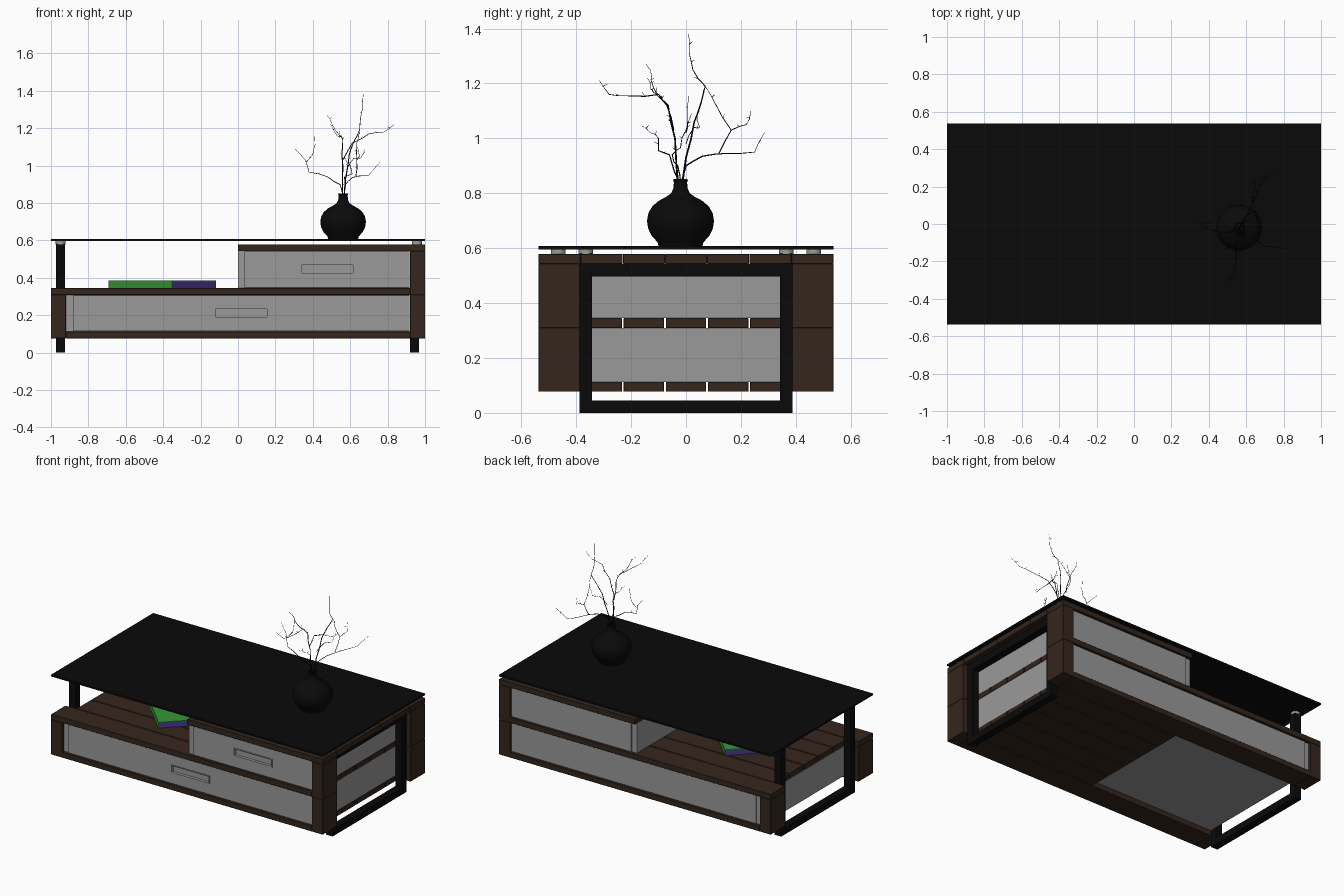
import bpy, bmesh, math, random
from mathutils import Vector, Matrix

if "Cube" in bpy.data.objects:
    bpy.data.objects.remove(bpy.data.objects["Cube"])

random.seed(4)


def material(name, r, g, b):
    m = bpy.data.materials.new(name)
    m.diffuse_color = (r, g, b, 1)
    m.use_nodes = True
    m.node_tree.nodes["Principled BSDF"].inputs["Base Color"].default_value = m.diffuse_color
    return m


WOOD = material("dark_wood", 0.036, 0.019, 0.012)
BLACK = material("black", 0.003, 0.003, 0.003)
GREY = material("panel_grey", 0.32, 0.32, 0.32)
PAD = material("pad_beige", 0.34, 0.34, 0.27)
GREEN = material("cover_green", 0.036, 0.31, 0.034)
PURPLE = material("pages_purple", 0.07, 0.042, 0.3)


def finish(name, bm, mat):
    me = bpy.data.meshes.new(name)
    bm.to_mesh(me)
    bm.free()
    ob = bpy.data.objects.new(name, me)
    bpy.context.collection.objects.link(ob)
    me.materials.append(mat)
    return ob


def boxes(name, extents, mat=GREY, bevel=0):
    """One object from boxes given as (x0, x1, y0, y1, z0, z1)."""
    bm = bmesh.new()
    for x0, x1, y0, y1, z0, z1 in extents:
        m = Matrix.Translation(((x0 + x1) / 2, (y0 + y1) / 2, (z0 + z1) / 2))
        m = m @ Matrix.Diagonal((x1 - x0, y1 - y0, z1 - z0, 1))
        bmesh.ops.create_cube(bm, size=1, matrix=m)
    if bevel:
        bmesh.ops.bevel(bm, geom=bm.edges[:], offset=bevel, segments=1, affect='EDGES')
    return finish(name, bm, mat)


def ring(x0, x1, z0, z1, w, y0, y1):
    """Four bars of a rectangular rim in the front plane."""
    return [(x0, x1, y0, y1, z0, z0 + w), (x0, x1, y0, y1, z1 - w, z1),
            (x0, x0 + w, y0, y1, z0 + w, z1 - w), (x1 - w, x1, y0, y1, z0 + w, z1 - w)]


def planks(name, z0, z1, outer, inner, gap=0.006):
    """Seven boards running along x; outer and inner boards have their own ends."""
    pitch = 1.074 / 7
    ext = []
    for i in range(7):
        a, b = outer if i in (0, 6) else inner
        y = -0.537 + i * pitch
        ext.append((a, b, y + (gap / 2 if i else 0), y + pitch - (gap / 2 if i < 6 else 0), z0, z1))
    boxes(name, ext, WOOD, 0.0015)


# wooden shelves
planks("bottom_planks", 0.077, 0.113, (-0.92, 0.92), (0.0, 0.92))
planks("shelf_planks", 0.309, 0.345, (-1, 0.92), (-0.92, 0.92))
planks("upper_planks", 0.543, 0.579, (0, 1), (0, 1), 0.001)

# corner blocks
for s, side in ((-1, "front"), (1, "back")):
    y0, y1 = sorted((s * 0.387, s * 0.537))
    boxes(side + "_left_block", [(-1, -0.92, y0, y1, 0.077, 0.309)], WOOD, 0.0015)
    boxes(side + "_right_blocks", [(0.92, 1, y0, y1, 0.077, 0.31),
                                   (0.92, 1, y0, y1, 0.31, 0.543)], WOOD, 0.0015)

# metal leg frames: closed on the right, open-topped posts on the left
boxes("right_leg_frame", [(0.92, 0.968, -0.387, 0.387, 0, 0.045),
                          (0.92, 0.968, -0.387, 0.387, 0.497, 0.543),
                          (0.92, 0.968, -0.387, -0.343, 0.045, 0.497),
                          (0.92, 0.968, 0.343, 0.387, 0.045, 0.497)], BLACK)
boxes("left_leg_frame", [(-0.972, -0.924, -0.387, 0.387, 0, 0.045),
                         (-0.972, -0.924, -0.387, -0.343, 0.045, 0.58),
                         (-0.972, -0.924, 0.343, 0.387, 0.045, 0.58)], BLACK)


def drawer_unit(name, x0, x1, z0, z1, strip, hx0, hx1, hz0, hz1):
    """Cabinet body, plain back panel and a drawer front with a recessed pull."""
    boxes(name + "_body", [(x0, x1, -0.51, 0.51, z0, z1)])
    boxes(name + "_end_panel", [(x0, x0 + strip, -0.516, 0.516, z0, z1)])
    a, g = x0 + strip, 0.003
    boxes(name + "_back_panel", [(a, x1, 0.51, 0.525, z0 + g, z1 - g)])
    f, b = -0.525, -0.51
    boxes(name + "_drawer_front", [(a, hx0, f, b, z0 + g, z1 - g), (hx1, x1, f, b, z0 + g, z1 - g),
                                   (hx0, hx1, f, b, z0 + g, hz0), (hx0, hx1, f, b, hz1, z1 - g)])
    boxes(name + "_pull_rim", ring(hx0, hx1, hz0, hz1, 0.006, -0.529, b))


drawer_unit("lower", -0.922, 0.918, 0.113, 0.309, 0.04, -0.125, 0.16, 0.185, 0.24)
drawer_unit("upper", 0.0, 0.918, 0.345, 0.543, 0.036, 0.335, 0.62, 0.42, 0.475)

# glass top and its round pads
boxes("table_top", [(-1, 1, -0.537, 0.537, 0.596, 0.608)], BLACK)
for x, y in ((-0.948, 0.365), (0.957, 0.465)):
    for s in (-1, 1):
        bm = bmesh.new()
        bmesh.ops.create_cone(bm, cap_ends=True, segments=24, radius1=0.027, radius2=0.027,
                              depth=0.018, matrix=Matrix.Translation((x, s * y, 0.588)))
        finish("top_pad", bm, PAD)

# magazine on the shelf: purple pages, green cover on top and long sides
turn = Matrix.Translation((-0.405, -0.045, 0.345)) @ Matrix.Rotation(math.radians(45), 4, 'Z')
pages = boxes("book_pages", [(-0.1625, 0.1625, -0.239, 0.239, 0.001, 0.036)], PURPLE)
cover = boxes("book_cover", [(-0.1625, 0.1625, -0.24, 0.24, 0.036, 0.04),
                             (-0.1665, -0.1625, -0.24, 0.24, 0, 0.04),
                             (0.1625, 0.1665, -0.24, 0.24, 0, 0.04)], GREEN)
for ob in (pages, cover):
    ob.data.transform(turn)

# vase, a turned profile (radius, height)
profile = [(0, 0.608), (0.08, 0.608), (0.084, 0.622), (0.105, 0.645), (0.118, 0.672), (0.122, 0.7),
           (0.117, 0.728), (0.103, 0.752), (0.08, 0.772), (0.052, 0.787), (0.034, 0.8),
           (0.026, 0.818), (0.024, 0.84), (0.028, 0.85), (0.023, 0.851), (0.019, 0.84), (0.019, 0.8)]
bm = bmesh.new()
vs = [bm.verts.new((r, 0, z)) for r, z in profile]
es = [bm.edges.new(p) for p in zip(vs, vs[1:])]
bmesh.ops.spin(bm, geom=vs + es, axis=(0, 0, 1), cent=(0, 0, 0), angle=math.tau, steps=40)
bmesh.ops.remove_doubles(bm, verts=bm.verts[:], dist=0.0001)
bmesh.ops.recalc_face_normals(bm, faces=bm.faces[:])
bmesh.ops.translate(bm, verts=bm.verts[:], vec=(0.562, -0.02, 0))
vase = finish("vase", bm, BLACK)

# dry branches as one tapered curve object
curve = bpy.data.curves.new("branches", 'CURVE')
curve.dimensions = '3D'
curve.bevel_depth = 0.6
curve.bevel_resolution = 0
curve.use_fill_caps = True


def stroke(pts, r0, r1):
    sp = curve.splines.new('POLY')
    sp.points.add(len(pts) - 1)
    for i, p in enumerate(pts):
        sp.points[i].co = (*p, 1)
        sp.points[i].radius = r0 + (r1 - r0) * i / (len(pts) - 1)


def branch(r0, *pts):
    """Slightly crooked branch with short twigs along it."""
    pts = [Vector(p) for p in pts]
    path = [pts[0]]
    for a, b in zip(pts, pts[1:]):
        wob = Vector([random.uniform(-0.005, 0.005) for _ in range(3)])
        path += [a.lerp(b, 0.5) + wob, b]
        if b.z > 0.95:
            d = Vector((random.uniform(-1, 1), random.uniform(-1, 1), random.uniform(0.2, 1)))
            tip = path[-2] + d.normalized() * random.uniform(0.01, 0.02)
            stroke([path[-2], tip], 0.002, 0.0012)
    stroke(path, r0, 0.0014)


branch(0.0055, (.565, -.02, .8), (.575, 0, .9), (.61, .06, .935), (.65, .15, .945), (.70, .25, .95), (.76, .285, 1.02))
branch(0.006, (.57, -.015, .8), (.575, 0, .93), (.595, .03, 1.06), (.62, .055, 1.13), (.65, .07, 1.19),
       (.655, .025, 1.25), (.668, .012, 1.31), (.67, .01, 1.38))
branch(0.004, (.63, .12, .945), (.635, .165, 1.03), (.635, .11, 1.12), (.65, .07, 1.19))
branch(0.003, (.635, .165, 1.03), (.65, .22, 1.05), (.64, .235, 1.1))
branch(0.006, (.56, -.025, .8), (.56, -.04, 1.0), (.56, -.065, 1.12), (.55, -.1, 1.16), (.545, -.2, 1.155),
       (.53, -.28, 1.16), (.5, -.315, 1.21))
branch(0.0045, (.56, -.045, 1.03), (.61, -.07, 1.12), (.7, -.12, 1.17), (.78, -.13, 1.18), (.835, -.14, 1.22))
branch(0.0035, (.555, -.09, 1.15), (.52, -.12, 1.19), (.5, -.125, 1.23), (.475, -.145, 1.27))
branch(0.005, (.56, -.02, .83), (.545, -.03, .9), (.48, -.05, .94), (.38, -.02, .965), (.36, 0, 1.03), (.305, .02, 1.09))
branch(0.003, (.365, 0, 1.02), (.4, .005, 1.06), (.41, .01, 1.155))
branch(0.0045, (.565, -.02, .83), (.57, -.06, .94), (.61, -.1, .955), (.6, -.1, 1.0), (.58, -.13, 1.02), (.56, -.16, 1.045))
branch(0.003, (.58, 0, .98), (.62, .03, 1.04), (.655, .05, 1.04), (.68, .04, 1.09))

branches = bpy.data.objects.new("branches", curve)
bpy.context.collection.objects.link(branches)
curve.materials.append(BLACK)


def activate(ob):
    bpy.ops.object.select_all(action='DESELECT')
    ob.select_set(True)
    bpy.context.view_layer.objects.active = ob


activate(branches)
bpy.ops.object.convert(target='MESH')

# only the vase is smooth
activate(vase)
bpy.ops.object.shade_smooth_by_angle(angle=math.radians(40))
